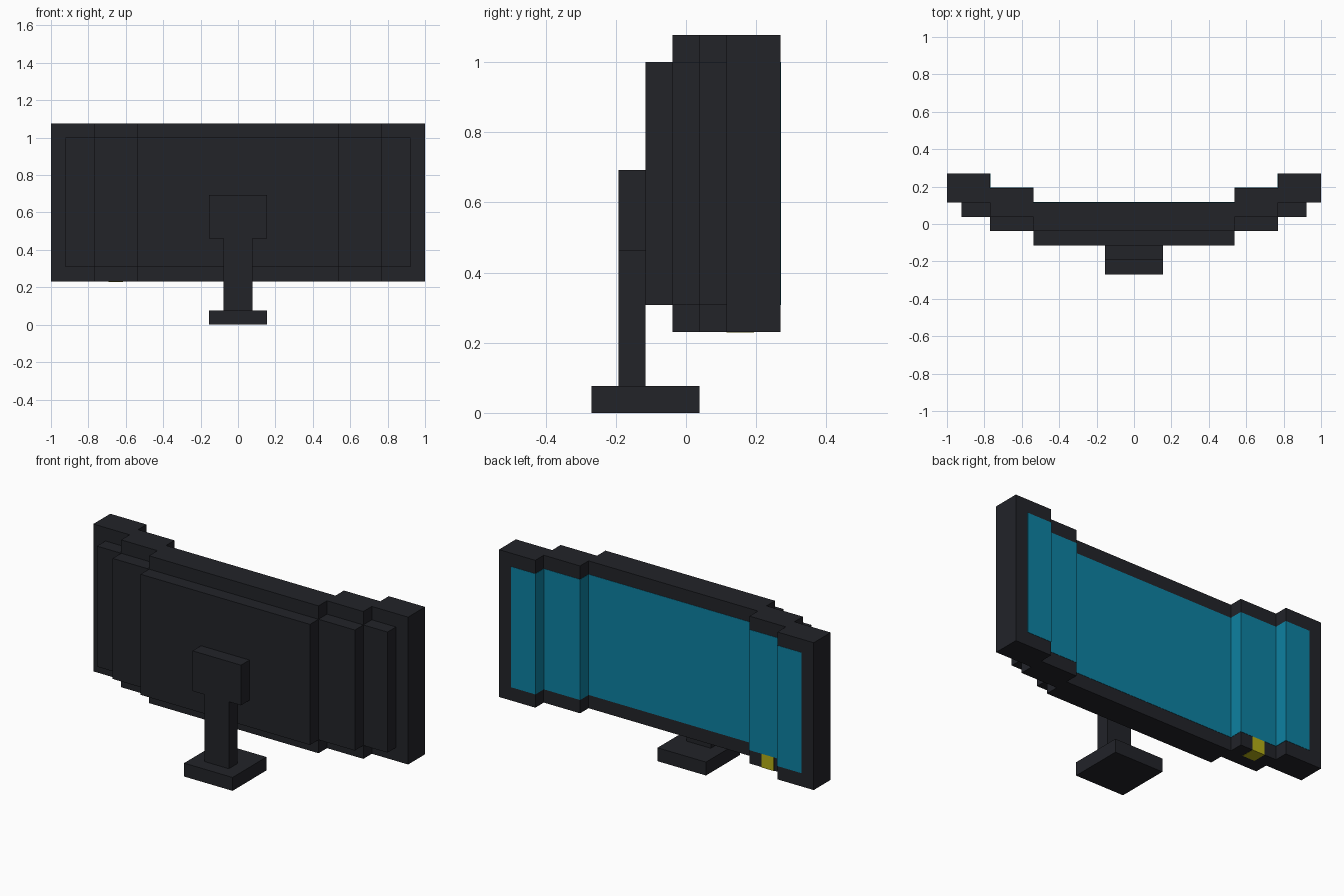
import bpy
import bmesh

if "Cube" in bpy.data.objects:
    bpy.data.objects.remove(bpy.data.objects["Cube"])

U = 1 / 13      # one block: the monitor is 26 blocks wide
EPS = 0.02      # colour panels sit a hair proud of the frame (in blocks)


def material(name, rgb):
    mat = bpy.data.materials.new(name)
    mat.diffuse_color = (*rgb, 1)
    mat.use_nodes = True
    mat.node_tree.nodes["Principled BSDF"].inputs["Base Color"].default_value = mat.diffuse_color
    return mat


BLACK = material("black_plastic", (0.016, 0.017, 0.022))
BLUE = material("lit_screen", (0.004, 0.22, 0.36))
YELLOW = material("power_light", (0.45, 0.42, 0.008))


def prism(name, outline, z0, z1, mat):
    """Extrude a plan outline (in blocks) from z0 to z1."""
    bm = bmesh.new()
    face = bm.faces.new([bm.verts.new((x * U, y * U, z0 * U)) for x, y in outline])
    ext = bmesh.ops.extrude_face_region(bm, geom=[face])
    top = [v for v in ext["geom"] if isinstance(v, bmesh.types.BMVert)]
    bmesh.ops.translate(bm, verts=top, vec=(0, 0, (z1 - z0) * U))
    bmesh.ops.recalc_face_normals(bm, faces=bm.faces)
    mesh = bpy.data.meshes.new(name)
    bm.to_mesh(mesh)
    bm.free()
    mesh.materials.append(mat)
    obj = bpy.data.objects.new(name, mesh)
    bpy.context.collection.objects.link(obj)
    return obj


def box(name, x0, x1, y0, y1, z0, z1, mat):
    return prism(name, [(x0, y0), (x1, y0), (x1, y1), (x0, y1)], z0, z1, mat)


def stair(y, end, shift=0.0):
    """Stepped curve from -x to +x, rising one block at each step outward."""
    a, b = 7 + shift, 10 + shift
    half = [(a, y), (a, y + 1), (b, y + 1), (b, y + 2), (end, y + 2)]
    return [(-px, py) for px, py in reversed(half)] + half


def curved_slab(name, back, front, end, z0, z1, mat, back_shift=0.0, front_shift=0.0):
    outline = stair(back, end, back_shift) + stair(front, end, front_shift)[::-1]
    return prism(name, outline, z0, z1, mat)


# Curved display: frame, rear housing and screen
curved_slab("frame", -0.5, 1.5, 13, 3, 14, BLACK)
curved_slab("rear_housing", -1.5, -0.5, 12, 4, 13, BLACK)
curved_slab("screen", 1.4, 1.5 + EPS, 12, 4, 13, BLUE, 0.1, -EPS)

# Power light in the lower bezel
box("power_light", -9, -8, 1.5, 2.5 + EPS, 3 - EPS, 4, YELLOW)

# Stand: foot, then T-shaped neck and mounting plate
box("stand_foot", -2, 2, -3.5, 0.5, 0, 1, BLACK)
box("stand_neck", -1, 1, -2.5, -1.5, 1, 6, BLACK)
box("mounting_plate", -2, 2, -2.5, -1.5, 6, 9, BLACK)
